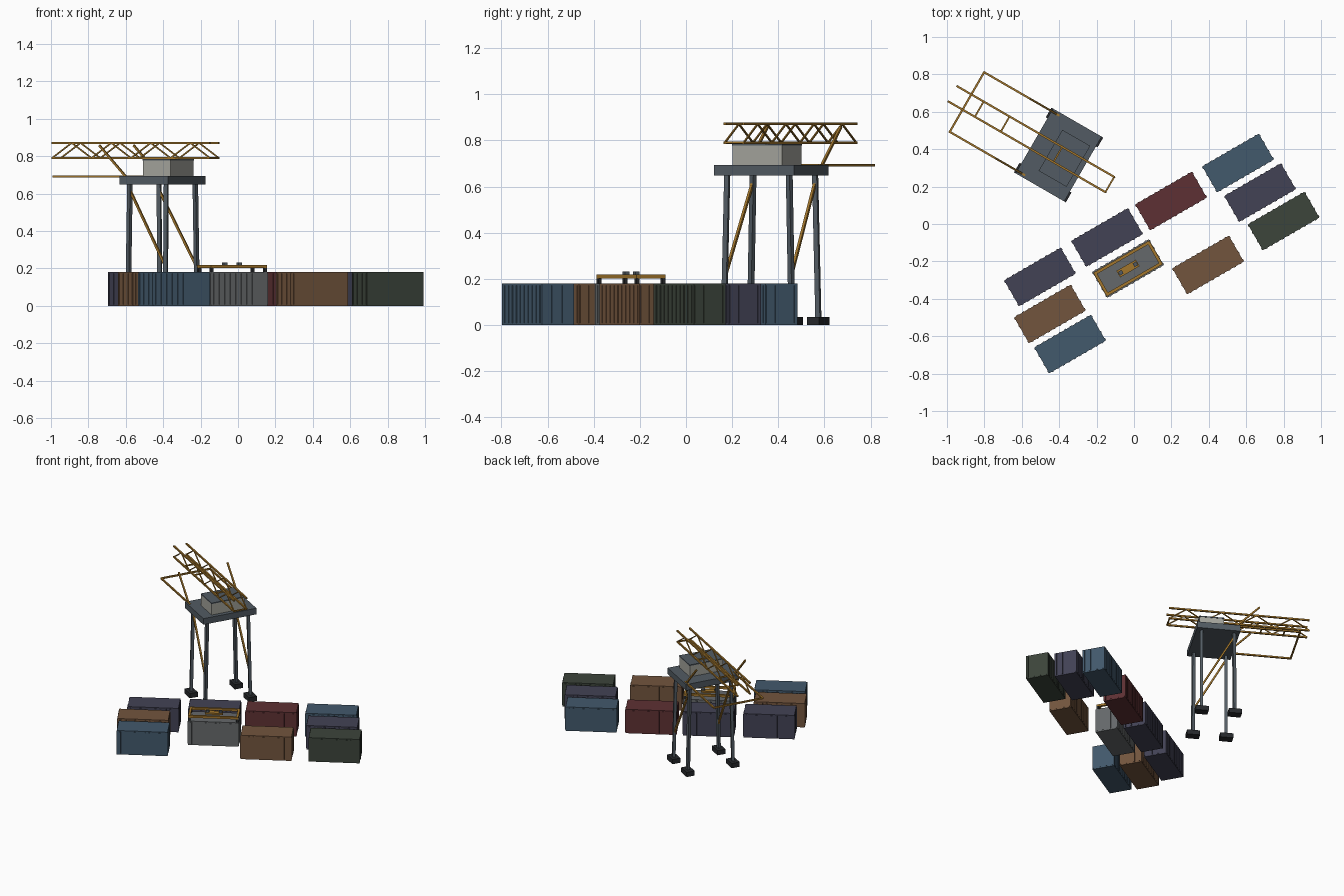
import bpy, bmesh, math
from mathutils import Vector, Matrix

if "Cube" in bpy.data.objects:
    bpy.data.objects.remove(bpy.data.objects["Cube"])


def mat(name, r, g, b):
    m = bpy.data.materials.new(name)
    m.diffuse_color = (r, g, b, 1)
    m.use_nodes = True
    m.node_tree.nodes["Principled BSDF"].inputs["Base Color"].default_value = m.diffuse_color
    return m


BLUE = mat("blue", .055, .10, .15)
NAVY = mat("navy", .055, .055, .09)
RED = mat("red", .11, .03, .033)
GREEN = mat("green", .045, .058, .043)
BROWN = mat("brown", .17, .09, .047)
GREY = mat("grey", .13, .14, .145)
GOLD = mat("gold", .36, .18, .025)
STEEL = mat("steel", .085, .105, .125)
BLACK = mat("black", .02, .022, .025)
CABIN = mat("cabin", .38, .38, .34)


def box(bm, c, s):
    bmesh.ops.create_cube(bm, size=1, matrix=Matrix.Translation(c) @ Matrix.Diagonal((*s, 1)))


def beam(bm, a, b, w):
    """Square bar of width w between two points."""
    a, b = Vector(a), Vector(b)
    d = b - a
    rot = d.to_track_quat('Z', 'Y').to_matrix().to_4x4()
    bmesh.ops.create_cube(bm, size=1, matrix=Matrix.Translation((a + b) / 2) @ rot
                          @ Matrix.Diagonal((w, w, d.length, 1)))


def finish(bm, name, material, loc, angle):
    me = bpy.data.meshes.new(name)
    bm.to_mesh(me)
    bm.free()
    me.materials.append(material)
    ob = bpy.data.objects.new(name, me)
    ob.location = loc
    ob.rotation_euler.z = math.radians(angle)
    bpy.context.collection.objects.link(ob)
    return ob


# Containers: core box with raised wall ribs and a door end
L, W, H = .355, .165, .18


def container(name, material, x, y):
    bm = bmesh.new()
    box(bm, (0, 0, H / 2), (L - .006, W - .006, H))
    for i in range(10):
        px = (i - 4.5) * .034
        for s in (-1, 1):
            box(bm, (px, s * (W / 2 - .0025), H / 2), (.012, .005, H - .016))
    for s in (-1, 1):
        for py in (-.07, -.026, .026, .07):
            box(bm, (s * (L / 2 - .0025), py, H / 2), (.005, .012, H - .016))
    finish(bm, name, material, (x, y, 0), 30)


for i, (m, x, y) in enumerate([
        (BLUE, .556, .326), (NAVY, .674, .168), (GREEN, .80, .016), (RED, .198, .123),
        (NAVY, -.144, -.072), (NAVY, -.503, -.283), (BROWN, -.45, -.481),
        (BLUE, -.342, -.642), (GREY, -.032, -.238), (BROWN, .396, -.219)]):
    container(f"container_{i + 1}", m, x, y)

# Lifting spreader resting on the grey container
SP = (-.032, -.238, 0)
bm = bmesh.new()
for s in (-1, 1):
    box(bm, (0, s * .065, .21), (.345, .016, .016))
    box(bm, (s * .165, 0, .21), (.016, .13, .016))
box(bm, (0, 0, .212), (.12, .04, .012))
finish(bm, "spreader_frame", GOLD, SP, 30)
bm = bmesh.new()
for sx in (-1, 1):
    for sy in (-1, 1):
        box(bm, (sx * .165, sy * .065, .192), (.016, .016, .024))
finish(bm, "spreader_locks", BLACK, SP, 30)
bm = bmesh.new()
for s in (-1, 1):
    box(bm, (s * .045, 0, .224), (.022, .022, .014))
finish(bm, "spreader_sheaves", STEEL, SP, 30)

# Crane: local x runs along the boom
CR = (-.403, .369, 0)
TOP, FOOT = (.112, .155), (.115, .17)

legs, feet, braces = bmesh.new(), bmesh.new(), bmesh.new()
for sy in (-1, 1):
    for sx in (-1, 1):
        beam(legs, (sx * FOOT[0], sy * FOOT[1], .02), (sx * TOP[0], sy * TOP[1], .66), .021)
        box(feet, (sx * FOOT[0], sy * FOOT[1], .0175), (.09, .06, .035))
    beam(braces, (-.112, sy * .156, .62), (.114, sy * .165, .21), .012)
finish(legs, "crane_legs", STEEL, CR, -30)
finish(feet, "crane_feet", BLACK, CR, -30)
finish(braces, "leg_braces", GOLD, CR, -30)

# Platform and machine house
bm = bmesh.new()
box(bm, (0, 0, .671), (.30, .40, .046))
finish(bm, "platform", STEEL, CR, -30)
bm = bmesh.new()
box(bm, (.036, 0, .735), (.168, .249, .085))
finish(bm, "machine_house", CABIN, CR, -30)
bm = bmesh.new()
box(bm, (.036, 0, .781), (.172, .253, .008))
finish(bm, "house_roof", STEEL, CR, -30)

# Boom: two zigzag lattice girders joined by cross ties
bm = bmesh.new()
X0, X1, Z0, Z1, N = -.656, .32, .79, .871, 8
step = (X1 - X0) / N
for y in (-.047, .047):
    for z in (Z0, Z1):
        beam(bm, (X0, y, z), (X1, y, z), .011)
    for i in range(N):
        za, zb = (Z0, Z1) if i % 2 == 0 else (Z1, Z0)
        beam(bm, (X0 + i * step, y, za), (X0 + (i + 1) * step, y, zb), .007)
for x in (-.49, -.33, -.005, .316):
    beam(bm, (x, -.047, Z0), (x, .047, Z0), .009)
finish(bm, "boom", GOLD, CR, -30)

# Outrigger frame with raking struts
bm = bmesh.new()
for s in (-1, 1):
    beam(bm, (-.566, s * .184, .692), (-.10, s * .184, .692), .011)
    beam(bm, (-.12, s * .184, .69), (-.285, s * .184, .858), .011)
beam(bm, (-.566, -.189, .692), (-.566, .189, .692), .011)
finish(bm, "outrigger_frame", GOLD, CR, -30)
